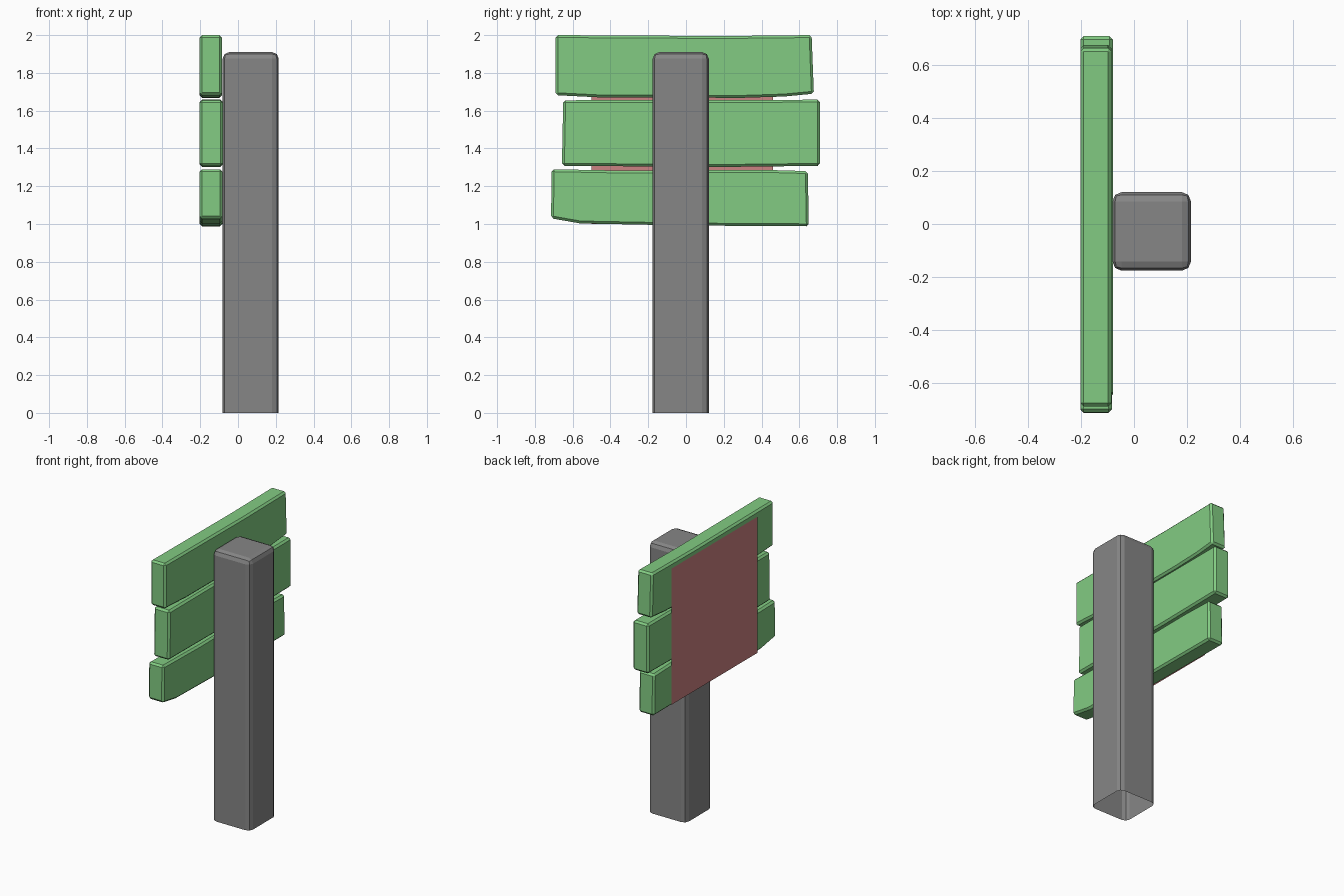
import bpy
import bmesh

cube = bpy.data.objects.get("Cube")
if cube:
    bpy.data.objects.remove(cube, do_unlink=True)


def material(name, rgb):
    mat = bpy.data.materials.new(name)
    mat.use_nodes = True
    color = (*rgb, 1.0)
    mat.diffuse_color = color
    mat.node_tree.nodes["Principled BSDF"].inputs["Base Color"].default_value = color
    return mat


green = material("plank green", (0.223, 0.597, 0.223))
grey = material("post grey", (0.24, 0.24, 0.24))
red = material("panel red", (0.597, 0.223, 0.223))


def add_object(name, bm, mat):
    mesh = bpy.data.meshes.new(name)
    bm.to_mesh(mesh)
    bm.free()
    mesh.materials.append(mat)
    obj = bpy.data.objects.new(name, mesh)
    bpy.context.collection.objects.link(obj)
    return obj


def side_face(bm, x, outline):
    """Flat polygon in the y-z plane at the given x."""
    return bm.faces.new([bm.verts.new((x, y, z)) for y, z in outline])


def bevel(bm, edges, width, segments):
    bmesh.ops.bevel(bm, geom=edges, offset=width, segments=segments,
                    profile=0.5, affect='EDGES')


def plank(name, outline, x_min, x_max):
    bm = bmesh.new()
    face = side_face(bm, x_min, outline)
    grown = bmesh.ops.extrude_face_region(bm, geom=[face], use_keep_orig=True)
    verts = [v for v in grown["geom"] if isinstance(v, bmesh.types.BMVert)]
    bmesh.ops.translate(bm, verts=verts, vec=(x_max - x_min, 0, 0))
    bmesh.ops.recalc_face_normals(bm, faces=bm.faces)
    sharp = [e for e in bm.edges if e.calc_face_angle(0) > 0.6]
    bevel(bm, sharp, 0.013, 1)
    return add_object(name, bm, green)


# Three uneven planks
plank("top_plank", [(-0.69, 2.0), (0.2, 1.995), (0.665, 2.0), (0.677, 1.69),
                    (0.52, 1.675), (0.3, 1.668), (-0.45, 1.67), (-0.69, 1.682)],
      -0.203, -0.085)
plank("middle_plank", [(-0.65, 1.655), (0.71, 1.658), (0.71, 1.308),
                       (0.2, 1.302), (-0.657, 1.308)], -0.203, -0.08)
plank("bottom_plank", [(-0.712, 1.29), (-0.3, 1.282), (0.4, 1.287), (0.645, 1.28),
                       (0.65, 0.988), (0.0, 0.992), (-0.56, 1.003), (-0.714, 1.03)],
      -0.203, -0.083)

# Flat panel across the planks
bm = bmesh.new()
panel = side_face(bm, -0.208, [(-0.5, 1.0), (-0.5, 1.96), (0.46, 1.96), (0.46, 1.0)])
panel.normal_update()
if panel.normal.x > 0:
    panel.normal_flip()
add_object("sign_panel", bm, red)

# Rounded post, open underneath
bm = bmesh.new()
bmesh.ops.create_cube(bm, size=1)
bmesh.ops.scale(bm, verts=bm.verts, vec=(0.297, 0.297, 1.91))
bmesh.ops.translate(bm, verts=bm.verts, vec=(0.067, -0.028, 0.955))
bottom = [f for f in bm.faces if f.normal.z < -0.5]
bmesh.ops.delete(bm, geom=bottom, context='FACES_ONLY')
bevel(bm, [e for e in bm.edges if len(e.link_faces) == 2], 0.035, 2)
add_object("post", bm, grey)
